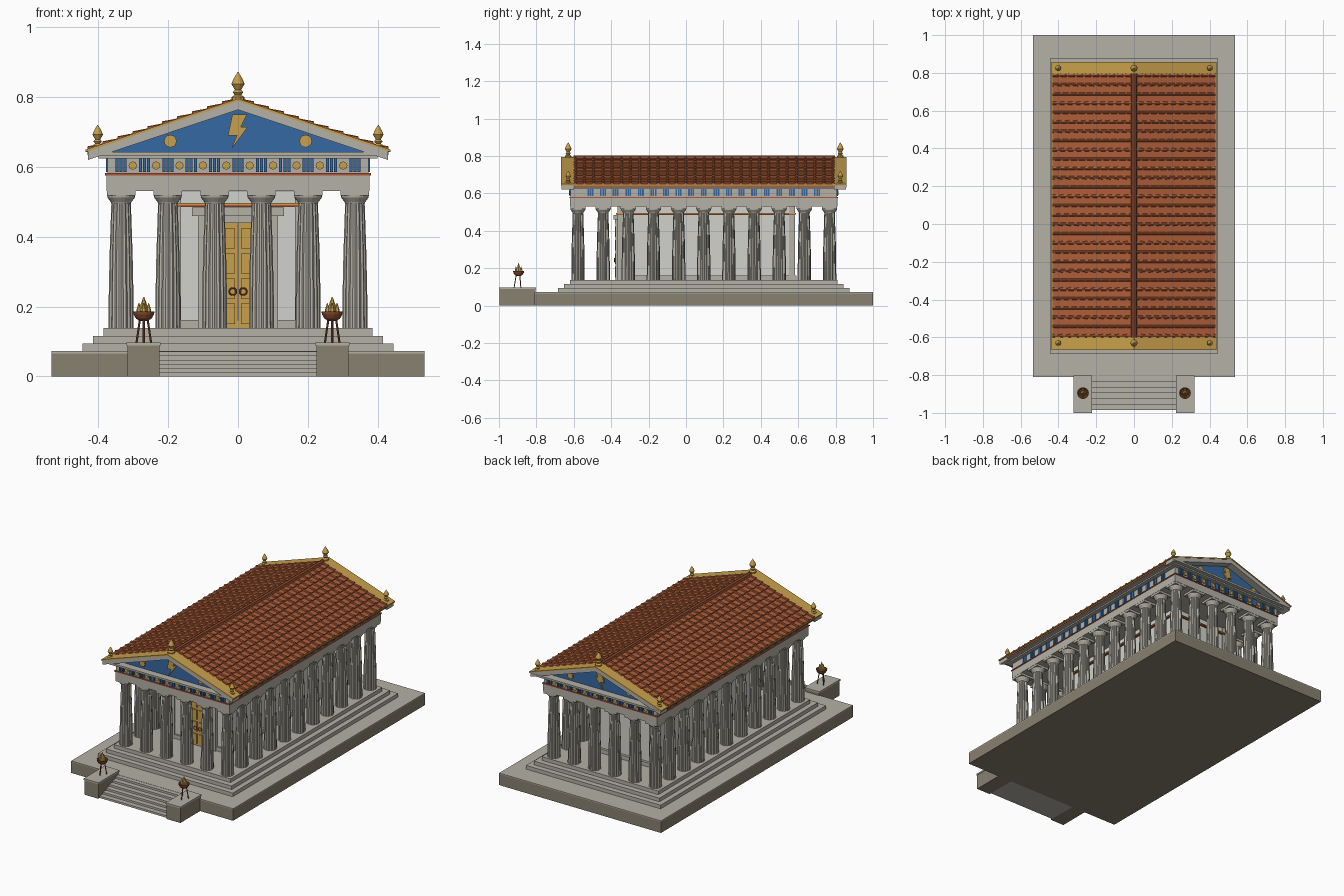
import bpy, bmesh
from math import sin, cos, pi

cube = bpy.data.objects.get("Cube")
if cube:
    bpy.data.objects.remove(cube, do_unlink=True)


def material(name, rgb):
    m = bpy.data.materials.new(name)
    m.use_nodes = True
    m.diffuse_color = (*rgb, 1)
    m.node_tree.nodes["Principled BSDF"].inputs["Base Color"].default_value = (*rgb, 1)
    return m


stone = material("pale stone", (0.46, 0.44, 0.38))
plinth = material("taupe stone", (0.25, 0.22, 0.16))
plaster = material("white plaster", (0.64, 0.65, 0.61))
gold = material("gold", (0.58, 0.35, 0.07))
tile = material("terracotta", (0.42, 0.11, 0.04))
ridge = material("dark terracotta", (0.27, 0.07, 0.03))
red = material("red trim", (0.42, 0.09, 0.04))
blue = material("blue", (0.035, 0.14, 0.36))
bronze = material("bronze", (0.24, 0.07, 0.03))

YC = 0.095                  # middle of the building along y
FRONT, BACK = -0.62, 0.81   # entablature ends
APEX, SLOPE = 0.79, 0.335   # roof line


def loft(bm, rings):
    """Skin a list of equal-length point rings and cap both ends."""
    vs = [[bm.verts.new(p) for p in r] for r in rings]
    n = len(vs[0])
    for a, b in zip(vs, vs[1:]):
        for i in range(n):
            bm.faces.new((a[i], a[(i + 1) % n], b[(i + 1) % n], b[i]))
    bm.faces.new(vs[0])
    bm.faces.new(vs[-1])


def box(bm, x0, x1, y0, y1, z0, z1):
    loft(bm, [[(x0, y0, z), (x1, y0, z), (x1, y1, z), (x0, y1, z)] for z in (z0, z1)])


def prism(bm, pts, y0, y1):
    loft(bm, [[(x, y, z) for x, z in pts] for y in (y0, y1)])


def lathe(bm, profile, at=(0, 0, 0), sides=10, flute=1.0):
    """Rings of (radius, height); flute < 1 pulls in every other point."""
    loft(bm, [[(at[0] + r * (flute if i % 2 else 1) * cos(2 * pi * i / sides),
                at[1] + r * (flute if i % 2 else 1) * sin(2 * pi * i / sides),
                at[2] + z) for i in range(sides)] for r, z in profile])


def disc(bm, x, z, r, y0, y1, sides=12):
    prism(bm, [(x + r * cos(2 * pi * i / sides), z + r * sin(2 * pi * i / sides))
               for i in range(sides)], y0, y1)


def finish(name, bm, mat):
    bmesh.ops.recalc_face_normals(bm, faces=bm.faces)
    me = bpy.data.meshes.new(name)
    bm.to_mesh(me)
    bm.free()
    me.materials.append(mat)
    ob = bpy.data.objects.new(name, me)
    bpy.context.collection.objects.link(ob)
    return ob


def boxes(name, mat, *items):
    bm = bmesh.new()
    for b in items:
        box(bm, *b)
    return finish(name, bm, mat)


# Terrace, pedestals and front stairs
boxes("terrace_body", plinth, (-0.535, 0.535, -0.81, 1, 0, 0.066))
boxes("terrace_paving", stone, (-0.535, 0.535, -0.81, 1, 0.066, 0.072))
for side, s in (("left", 1), ("right", -1)):
    x0, x1 = sorted((s * 0.225, s * 0.317))
    boxes(side + "_pedestal", plinth, (x0, x1, -0.997, -0.805, 0, 0.088))
    boxes(side + "_pedestal_cap", stone, (x0 - .003, x1 + .003, -1, -0.802, 0.088, 0.097))
boxes("front_stairs", stone, *[(-0.225, 0.225, -0.985 + i * 0.03, -0.81, i * 0.0118, (i + 1) * 0.0118)
                               for i in range(6)])
boxes("temple_steps", stone, *[(-0.445 + i * .03, 0.445 - i * .03, YC - .78 + i * .032, YC + .78 - i * .032,
                                0.072 + i * 0.022, 0.094 + i * 0.022) for i in range(3)])

# Fluted columns around the edge, sharing one mesh
bm = bmesh.new()
lathe(bm, [(0.036, 0.137), (0.0355, 0.23), (0.033, 0.35), (0.028, 0.497)], sides=32, flute=0.9)
lathe(bm, [(0.028, 0.495), (0.03, 0.5), (0.039, 0.512), (0.04, 0.518)], sides=20)
box(bm, -0.041, 0.041, -0.041, 0.041, 0.518, 0.532)
column = finish("column", bm, stone)
xs = [-0.335 + 0.134 * i for i in range(6)]
ys = [YC - 0.6725 + 0.1345 * i for i in range(11)]
spots = [(x, y) for x in xs for y in ys if x in (xs[0], xs[-1]) or y in (ys[0], ys[-1])]
column.location = (*spots[0], 0)
for p in spots[1:]:
    c = bpy.data.objects.new("column", column.data)
    c.location = (*p, 0)
    bpy.context.collection.objects.link(c)

# Inner chamber with corner piers, base and bands
boxes("chamber_wall", plaster, (-0.185, 0.185, -0.36, 0.575, 0.137, 0.53))
boxes("chamber_base", stone, (-0.195, 0.195, -0.37, 0.59, 0.137, 0.162))
boxes("chamber_piers", stone, *[(x - .015, x + .015, y - .015, y + .015, 0.137, 0.53)
                                for x in (-0.178, 0.178) for y in (-0.352, 0.567)])
boxes("chamber_red_band", red, (-0.196, 0.196, -0.371, 0.586, 0.485, 0.491))
boxes("chamber_gold_band", gold, (-0.198, 0.198, -0.373, 0.588, 0.491, 0.496))

# Doorway: frame, two panelled leaves, ring handles
boxes("door_frame", stone, (-0.115, -0.085, -0.378, -0.35, 0.137, 0.455), (0.085, 0.115, -0.378, -0.35, 0.137, 0.455),
      (-0.115, 0.115, -0.38, -0.35, 0.44, 0.46), (-0.132, 0.132, -0.388, -0.35, 0.46, 0.484))
boxes("door_leaves", gold, (-0.085, -0.001, -0.373, -0.355, 0.137, 0.44), (0.001, 0.085, -0.373, -0.355, 0.137, 0.44))
boxes("door_panels", gold, *[(x - .014, x + .014, -0.379, -0.37, z, z + 0.058)
                             for x in (-0.062, -0.022, 0.022, 0.062) for z in (0.15, 0.222, 0.294, 0.366)])
for x in (-0.015, 0.015):
    bpy.ops.mesh.primitive_torus_add(major_segments=14, minor_segments=6, major_radius=0.01, minor_radius=0.0022,
                                     location=(x, -0.382, 0.243), rotation=(pi / 2, 0, 0))
    bpy.context.object.name = "door_ring"
    bpy.context.object.data.materials.append(bronze)

# Entablature
boxes("architrave", stone, (-0.377, 0.377, FRONT, BACK, 0.531, 0.576))
boxes("red_fillet", red, (-0.381, 0.381, FRONT - .004, BACK + .004, 0.576, 0.582))
boxes("frieze", stone, (-0.374, 0.374, FRONT + .003, BACK - .003, 0.582, 0.628))
boxes("cornice", stone, (-0.4, 0.4, FRONT - .025, BACK + .025, 0.624, 0.634),
      (-0.425, 0.425, -0.663, 0.857, 0.632, 0.643))

# Frieze bars on all four sides, rosettes on the two ends
bm, rosettes = bmesh.new(), bmesh.new()
for off in (-0.0115, 0, 0.0115):
    for k in range(11):
        x = -0.335 + 0.067 * k + off
        for y in (FRONT, BACK):
            box(bm, x - .0043, x + .0043, y - .004, y + .004, 0.586, 0.624)
    for k in range(19):
        y = YC + (k - 9) * 0.0673 + off
        for x in (-0.374, 0.374):
            box(bm, x - .004, x + .004, y - .0043, y + .0043, 0.586, 0.624)
for k in range(10):
    for y in (FRONT, BACK):
        disc(rosettes, -0.3015 + 0.067 * k, 0.604, 0.012, y - .005, y + .005, 8)
finish("frieze_bars", bm, blue)
finish("frieze_rosettes", rosettes, gold)

# Gables: blue field, raking cornice, gold edging and emblems
def roof_z(x):
    return APEX - SLOPE * abs(x)


def rake(bm, y0, y1, low, high, w):
    for s in (-1, 1):
        prism(bm, [(0, APEX + low), (0, APEX + high), (s * w, roof_z(w) + high), (s * w, roof_z(w) + low)], y0, y1)


bm = bmesh.new()
prism(bm, [(-0.39, 0.64), (0.39, 0.64), (0, 0.771)], FRONT, BACK)
finish("gable_field", bm, blue)
rakes, edging, emblem = bmesh.new(), bmesh.new(), bmesh.new()
bolt = [(-0.016, 0.75), (0.026, 0.75), (0.008, 0.714), (0.028, 0.714), (-0.02, 0.65), (-0.003, 0.69), (-0.029, 0.69)]
for end, d in ((FRONT, -1), (BACK, 1)):
    y0, y1 = sorted((end - d * 0.02, end + d * 0.045))
    rake(rakes, y0, y1, -0.026, -0.001, 0.43)
    rake(edging, y0 - .003, y1 + .003, -0.001, 0.006, 0.437)
    y0, y1 = sorted((end, end + d * 0.008))
    prism(emblem, bolt, y0, y1)
    for x in (-0.194, 0.194):
        disc(emblem, x, 0.674, 0.018, y0, y1)
finish("raking_cornice", rakes, stone)
finish("gable_gold_edging", edging, gold)
finish("gable_emblems", emblem, gold)
boxes("eave_strips", gold, (-0.436, -0.41, -0.66, 0.855, 0.643, 0.649), (0.41, 0.436, -0.66, 0.855, 0.643, 0.649))

# Roof: overlapping courses with rows of rounded cover tiles
Y0, Y1, COURSES, ROWS = -0.602, 0.797, 10, 29
bm, covers = bmesh.new(), bmesh.new()
for s in (-1, 1):
    for i in range(COURSES):
        a, b = i * 0.0428, i * 0.0428 + 0.046
        za, zb = roof_z(a), roof_z(b)
        prism(bm, [(s * a, za - .012), (s * a, za), (s * b, zb + .006), (s * b, zb - .012)], Y0, Y1)
        for k in range(ROWS):
            y = Y0 + 0.01 + k * (Y1 - Y0 - 0.02) / (ROWS - 1)
            loft(covers, [[(s * x, y + r * cos(pi * j / 4), z + r * sin(pi * j / 4)) for j in range(5)]
                          for x, z, r in ((a, za, 0.007), (b, zb + .004, 0.0095))])
finish("roof_tiles", bm, tile)
finish("roof_cover_tiles", covers, tile)
bm = bmesh.new()
prism(bm, [(-0.016, 0.785), (-0.01, 0.8), (0, 0.804), (0.01, 0.8), (0.016, 0.785)], Y0, Y1)
finish("roof_ridge", bm, ridge)

# Gold finials on the peak and corners of both gables
finial = [(0.019, 0), (0.019, 0.008), (0.009, 0.014), (0.015, 0.022), (0.009, 0.029),
          (0.019, 0.046), (0.012, 0.062), (0.001, 0.08)]
bm = bmesh.new()
for y in (-0.63, 0.825):
    lathe(bm, finial, (0, y, 0.792))
    for x in (-0.402, 0.402):
        lathe(bm, [(r * 0.8, z * 0.82) for r, z in finial], (x, y, 0.655))
finish("finials", bm, gold)

# Tripod braziers with flames
for side, x in (("left", 0.27), ("right", -0.27)):
    y = -0.895
    bm = bmesh.new()
    for j in range(3):
        ca, sa = cos(2 * pi * j / 3 + pi / 6), sin(2 * pi * j / 3 + pi / 6)
        loft(bm, [[(x + r * ca + .003 * cos(pi * i / 3), y + r * sa + .003 * sin(pi * i / 3), z)
                   for i in range(6)] for r, z in ((0.024, 0.097), (0.012, 0.168))])
    lathe(bm, [(0.01, 0.158), (0.022, 0.165), (0.029, 0.177), (0.031, 0.186), (0.026, 0.186), (0.02, 0.178)],
          (x, y, 0), 14)
    finish(side + "_brazier", bm, bronze)
    bm = bmesh.new()
    lathe(bm, [(0.014, 0.178), (0.013, 0.195), (0.001, 0.228)], (x, y, 0), 6)
    for j in range(4):
        lathe(bm, [(0.008, 0.178), (0.007, 0.19), (0.001, 0.21)],
              (x + 0.014 * cos(pi * j / 2), y + 0.014 * sin(pi * j / 2), 0), 6)
    finish(side + "_flame", bm, gold)
